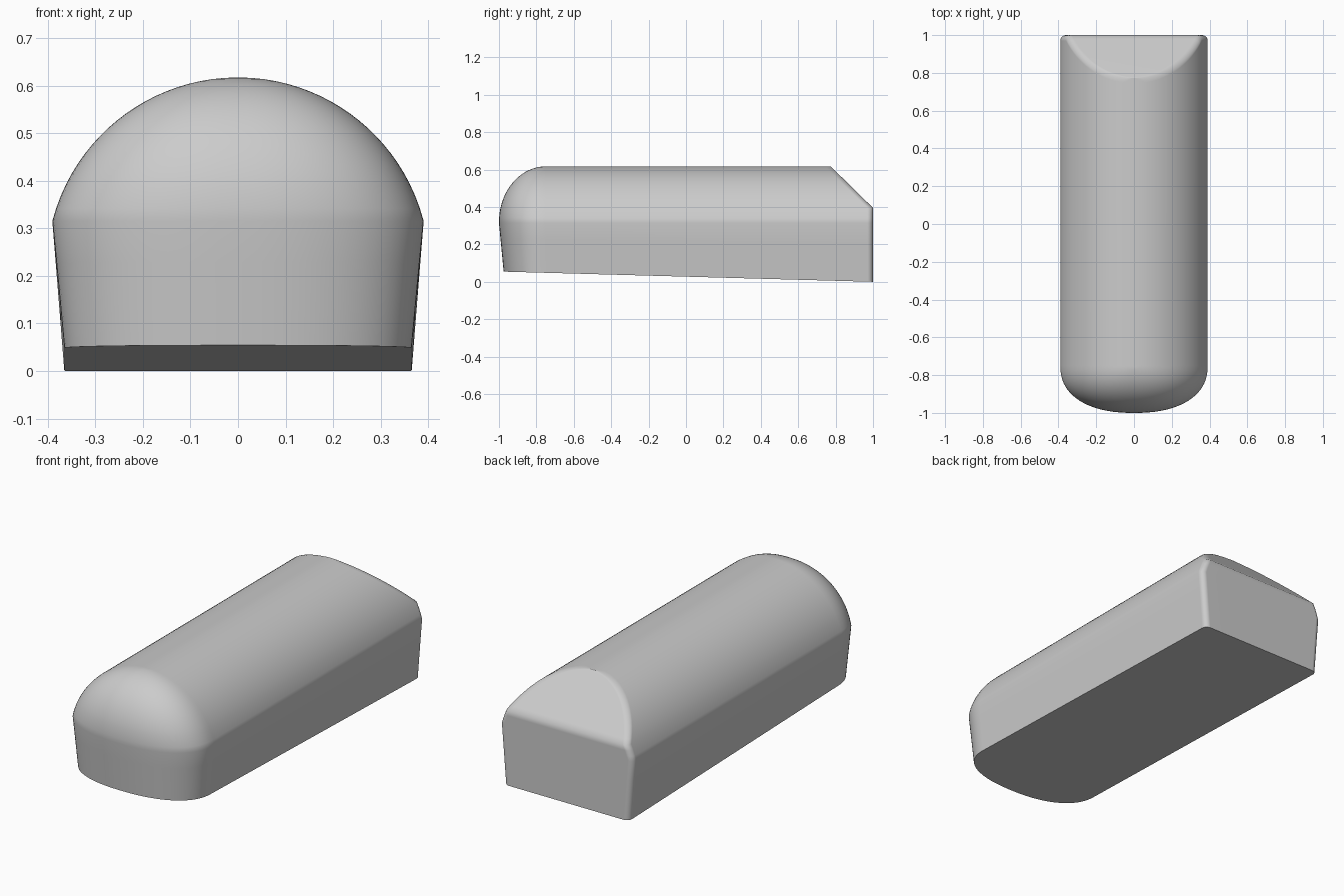
import bpy, bmesh
from math import sin, cos, pi, sqrt, radians

if "Cube" in bpy.data.objects:
    bpy.data.objects.remove(bpy.data.objects["Cube"])

R, ZC = 0.403, 0.214          # roof arc radius and centre height
FLANK = -0.75                 # where the rounded nose begins
EXP = 2 / 2.3                 # nose roundness


def spow(v):
    return abs(v) ** EXP * (1 if v >= 0 else -1)


def outline(w, front, back):
    """Plan outline of one layer: rounded nose, straight flanks, small back corners."""
    pts = []
    n = 40
    for i in range(n + 1):
        a = pi * i / n
        s, c = max(sin(a), 0.0), cos(a)
        if i in (0, n):
            s = 0.0
        pts.append((w * spow(c), FLANK + (front - FLANK) * spow(s)))
    r = min(0.03, w * 0.5)
    for side in (-1, 1):
        arc = []
        for i in range(6):
            a = pi / 2 * i / 5
            arc.append((side * (w - r + r * cos(a)), back - r + r * sin(a)))
        pts += arc if side == -1 else arc[::-1]
    return pts


bm = bmesh.new()
rings = []

# Slightly flared lower walls standing on the sloping base
for k in (0, 0.33, 0.67):
    w = 0.365 + 0.025 * k
    ring = []
    for x, y in outline(w, -0.975 - 0.025 * k, 1.0):
        base = 0.0275 * (1 - y)
        ring.append(bm.verts.new((x, y, base + (0.315 - base) * k)))
    rings.append(ring)

# Arched roof with domed nose and chamfered back
angles = [14.5, 18.5, 22.6, 26.7] + [26.7 + 62.3 * i / 18 for i in range(1, 19)]
for a in angles:
    w, z = R * cos(radians(a)), ZC + R * sin(radians(a))
    h = max(0.0, (z - 0.32) / 0.297)
    front = FLANK - 0.25 * sqrt(max(0.0, 1 - h * h))
    back = 1 - max(0.0, z - 0.395) * 1.02
    rings.append([bm.verts.new((x, y, z)) for x, y in outline(w, front, back)])

for lo, hi in zip(rings, rings[1:]):
    for i in range(len(lo)):
        j = (i + 1) % len(lo)
        bm.faces.new((lo[i], lo[j], hi[j], hi[i]))
bm.faces.new(rings[0][::-1])
bm.faces.new(rings[-1])
bmesh.ops.recalc_face_normals(bm, faces=bm.faces)

mesh = bpy.data.meshes.new("rounded_body")
bm.to_mesh(mesh)
bm.free()
body = bpy.data.objects.new("rounded_body", mesh)
bpy.context.collection.objects.link(body)
bpy.context.view_layer.objects.active = body
body.select_set(True)
bpy.ops.object.shade_smooth_by_angle(angle=radians(50))
mod = body.modifiers.new("even_shading", 'WEIGHTED_NORMAL')
mod.keep_sharp = True
